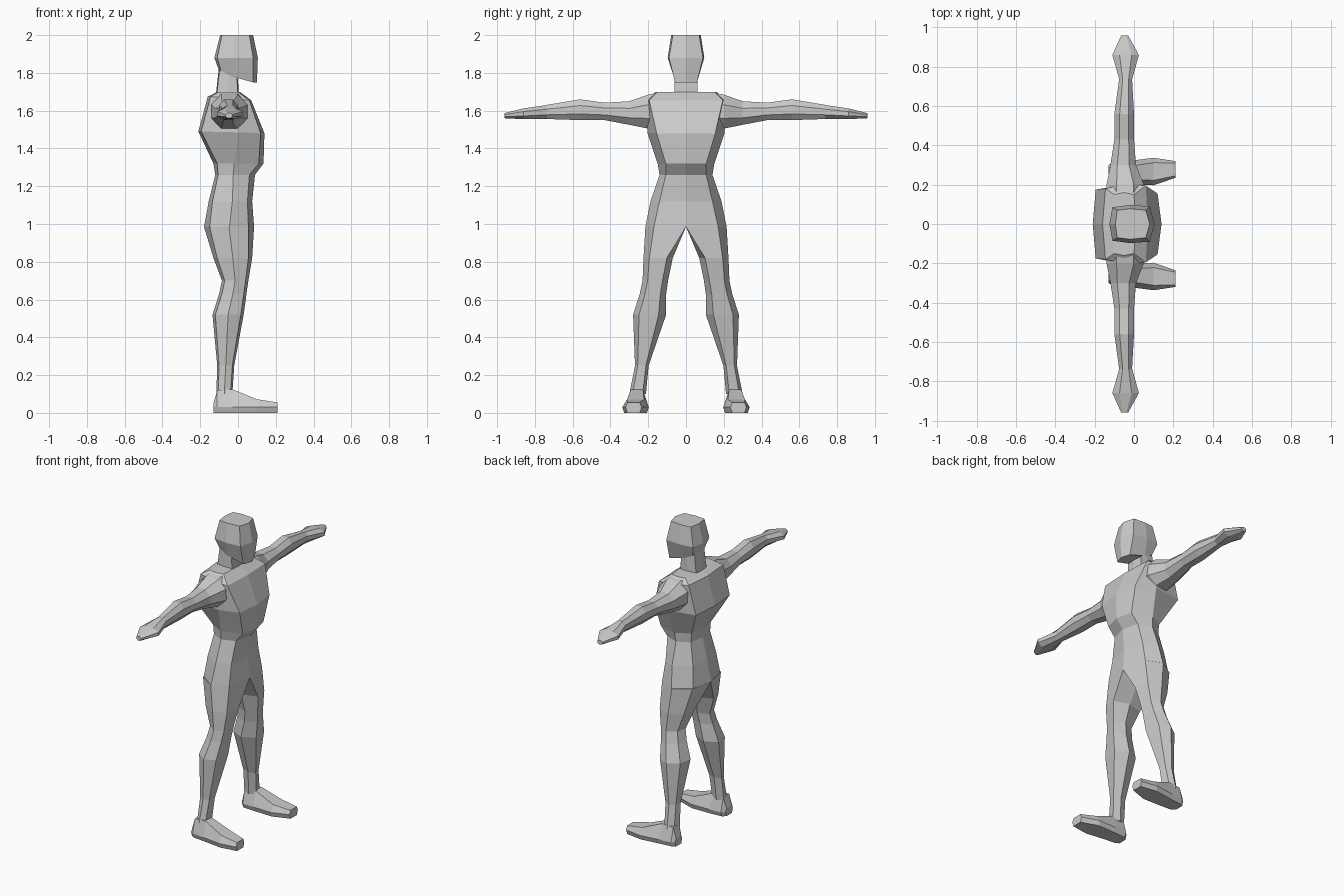
import bpy, bmesh


def loft(name, rings, mirror=False):
    """Skin a list of equal-length point rings, capping both ends."""
    bm = bmesh.new()
    loops = [[bm.verts.new(p) for p in ring] for ring in rings]
    for a, b in zip(loops, loops[1:]):
        n = len(a)
        for i in range(n):
            bm.faces.new((a[i], a[(i + 1) % n], b[(i + 1) % n], b[i]))
    bm.faces.new(loops[0])
    bm.faces.new(loops[-1])
    bmesh.ops.remove_doubles(bm, verts=bm.verts, dist=0.0001)
    bmesh.ops.recalc_face_normals(bm, faces=bm.faces)
    mesh = bpy.data.meshes.new(name)
    bm.to_mesh(mesh)
    bm.free()
    obj = bpy.data.objects.new(name, mesh)
    bpy.context.collection.objects.link(obj)
    if mirror:
        mod = obj.modifiers.new("Mirror", 'MIRROR')
        mod.use_axis = (False, True, False)
        mod.use_mirror_merge = False
    return obj


def trunk_ring(z, zb, x1, xc, fy, xs, hy, xb, by, x0):
    """Symmetric eight-point ring: front middle, corner, side, back corner, back middle."""
    half = [(xc, fy, z), (xs, hy, (z + zb) / 2), (xb, by, zb)]
    other = [(x, -y, h) for x, y, h in reversed(half)]
    return [(x1, 0, z)] + half + [(x0, 0, zb)] + other


def leg_ring(z, xf, xb, yi, yo, f, g, drop):
    """Six-point ring; f and g place the front corners across the width."""
    w = yo - yi
    xm = xb + (xf - xb) * 0.5
    return [(xf, yi + f * w, z), (xf - drop, yi + g * w, z), (xm, yo, z),
            (xb + drop, yi + (g - 0.1) * w, z), (xb, yi + f * w, z), (xm, yi, z)]


def arm_ring(y, x0, x1, z0, z1):
    """Bevelled octagon across the arm."""
    bx, bz = (x1 - x0) * 0.27, (z1 - z0) * 0.3
    return [(x0 + bx, y, z0), (x1 - bx, y, z0), (x1, y, z0 + bz), (x1, y, z1 - bz),
            (x1 - bx, y, z1), (x0 + bx, y, z1), (x0, y, z1 - bz), (x0, y, z0 + bz)]


def foot_ring(x, y0, y1, zt, inset):
    """Sole, widest line and narrower upper."""
    return [(x, y0 + 0.01, 0), (x, y1 - 0.01, 0), (x, y1, 0.03),
            (x, y1 - inset, zt), (x, y0 + inset, zt), (x, y0, 0.03)]


# torso from hips to shoulders
torso = [
    (0.985, 0.985, 0.085, 0.055, 0.17, -0.045, 0.215, -0.15, 0.14, -0.18),
    (1.12, 1.12, 0.075, 0.05, 0.14, -0.03, 0.188, -0.135, 0.12, -0.155),
    (1.26, 1.26, 0.09, 0.06, 0.107, -0.025, 0.14, -0.105, 0.10, -0.12),
    (1.32, 1.32, 0.135, 0.11, 0.107, -0.02, 0.15, -0.11, 0.10, -0.13),
    (1.48, 1.49, 0.14, 0.12, 0.155, 0.0, 0.205, -0.195, 0.175, -0.21),
    (1.655, 1.675, 0.07, 0.06, 0.195, -0.045, 0.205, -0.145, 0.18, -0.16),
    (1.70, 1.70, 0.01, 0.0, 0.15, -0.05, 0.16, -0.10, 0.15, -0.11),
]
loft("torso", [trunk_ring(*r) for r in torso])

# neck
neck = [
    (1.66, 1.66, 0.005, 0.0, 0.06, -0.05, 0.063, -0.115, 0.055, -0.12),
    (1.77, 1.84, 0.0, -0.005, 0.06, -0.05, 0.06, -0.095, 0.05, -0.10),
]
loft("neck", [trunk_ring(*r) for r in neck])

# head with jaw lower than the nape
head = [
    (1.75, 1.81, 0.10, 0.08, 0.058, -0.03, 0.065, -0.09, 0.06, -0.10),
    (1.88, 1.88, 0.105, 0.08, 0.09, -0.02, 0.097, -0.11, 0.085, -0.125),
    (2.0, 2.0, 0.08, 0.06, 0.07, -0.02, 0.078, -0.085, 0.07, -0.095),
]
loft("head", [trunk_ring(*r) for r in head])

# arms held straight out
arms = [
    (0.12, -0.14, 0.05, 1.51, 1.70),
    (0.20, -0.14, 0.05, 1.505, 1.685),
    (0.30, -0.12, 0.01, 1.525, 1.65),
    (0.43, -0.10, 0.0, 1.55, 1.642),
    (0.56, -0.10, 0.0, 1.55, 1.66),
    (0.74, -0.075, -0.01, 1.556, 1.63),
]
loft("arms", [arm_ring(*r) for r in arms], True)

# flat mitten hands
hands = [
    (0.735, -0.075, -0.01, 1.556, 1.63),
    (0.86, -0.11, 0.025, 1.555, 1.612),
    (0.96, -0.065, -0.03, 1.56, 1.587),
]
loft("hands", [arm_ring(*r) for r in hands], True)

# legs
legs = [
    (0.985, 0.085, -0.18, 0.0, 0.215, 0.0, 0.79, 0.03),
    (0.82, 0.075, -0.13, 0.07, 0.225, 0.2, 0.8, 0.02),
    (0.70, 0.055, -0.085, 0.095, 0.23, 0.22, 0.8, 0.015),
    (0.63, 0.045, -0.10, 0.105, 0.245, 0.22, 0.8, 0.015),
    (0.52, 0.03, -0.135, 0.105, 0.28, 0.23, 0.82, 0.015),
    (0.25, -0.02, -0.11, 0.198, 0.27, 0.2, 0.8, 0.01),
    (0.10, -0.03, -0.115, 0.212, 0.30, 0.2, 0.8, 0.01),
]
loft("legs", [leg_ring(*r) for r in legs], True)

# feet pointing along x
feet = [
    (-0.13, 0.225, 0.30, 0.05, 0.012),
    (-0.11, 0.205, 0.312, 0.12, 0.022),
    (-0.03, 0.20, 0.32, 0.125, 0.028),
    (0.10, 0.197, 0.337, 0.072, 0.025),
    (0.21, 0.235, 0.32, 0.055, 0.01),
]
loft("feet", [foot_ring(*r) for r in feet], True)
